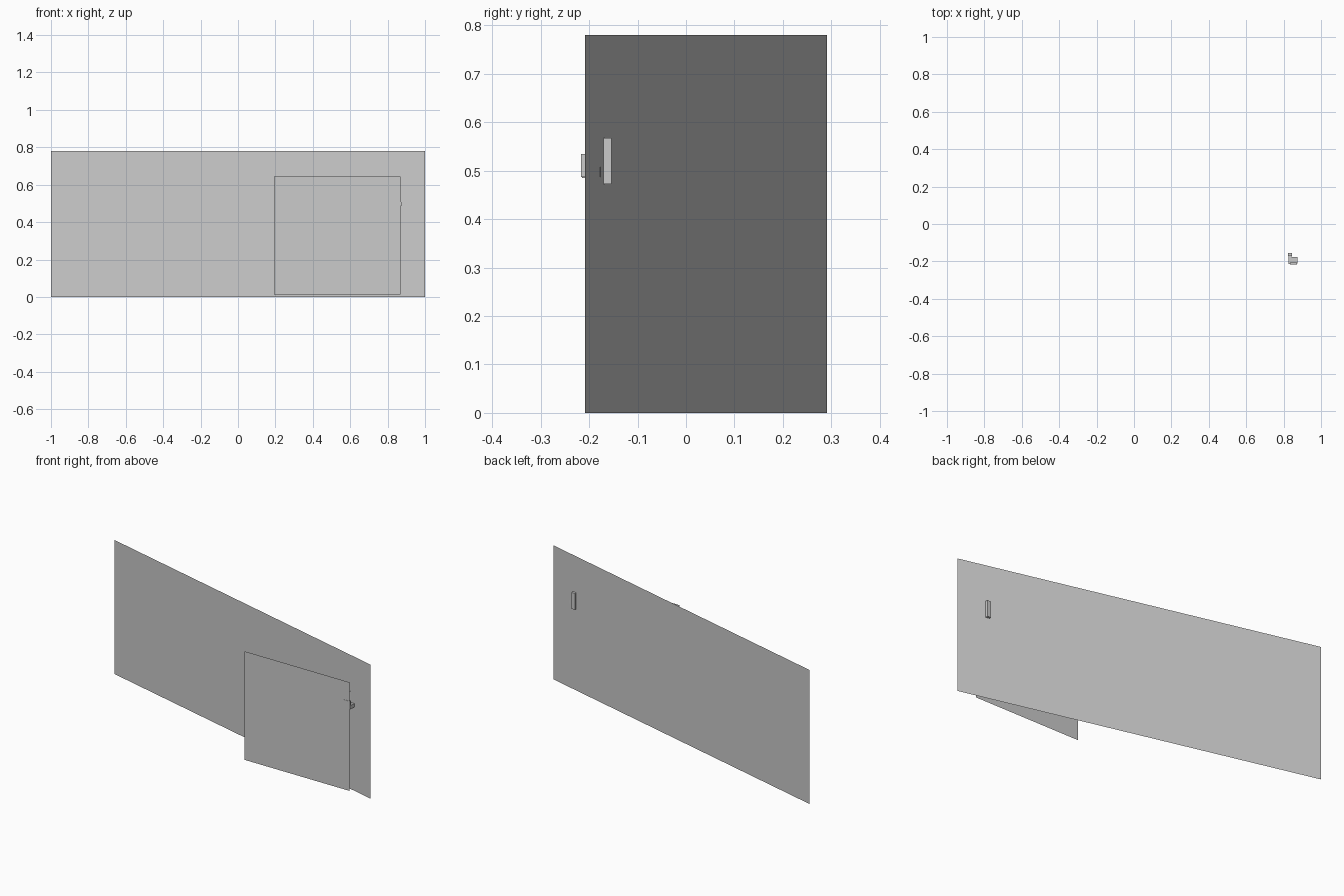
import bpy

if "Cube" in bpy.data.objects:
    bpy.data.objects.remove(bpy.data.objects["Cube"])


def panel(name, a, b, z0, z1):
    """Upright flat sheet between two ground points."""
    mesh = bpy.data.meshes.new(name)
    verts = [(*a, z0), (*b, z0), (*b, z1), (*a, z1)]
    mesh.from_pydata(verts, [], [(0, 1, 2, 3)])
    obj = bpy.data.objects.new(name, mesh)
    bpy.context.collection.objects.link(obj)
    return obj


def box(name, lo, hi):
    """Axis-aligned block between two corners."""
    centre = [(p + q) / 2 for p, q in zip(lo, hi)]
    bpy.ops.mesh.primitive_cube_add(size=1, location=centre)
    obj = bpy.context.object
    obj.name = name
    obj.scale = [q - p for p, q in zip(lo, hi)]
    return obj


# Long slanted back panel
panel("back_panel", (-1.0, 0.291), (1.0, -0.209), 0.0, 0.78)

# Smaller panel facing straight to the front
panel("front_panel", (0.193, -0.216), (0.87, -0.216), 0.013, 0.645)

# Small latch joining the two panels
box("latch_bar", (0.823, -0.171, 0.473), (0.845, -0.154, 0.568))
box("latch_stem", (0.827, -0.215, 0.485), (0.842, -0.165, 0.51))
box("latch_block", (0.835, -0.217, 0.487), (0.872, -0.205, 0.535))
box("latch_foot", (0.835, -0.21, 0.487), (0.873, -0.177, 0.508))
